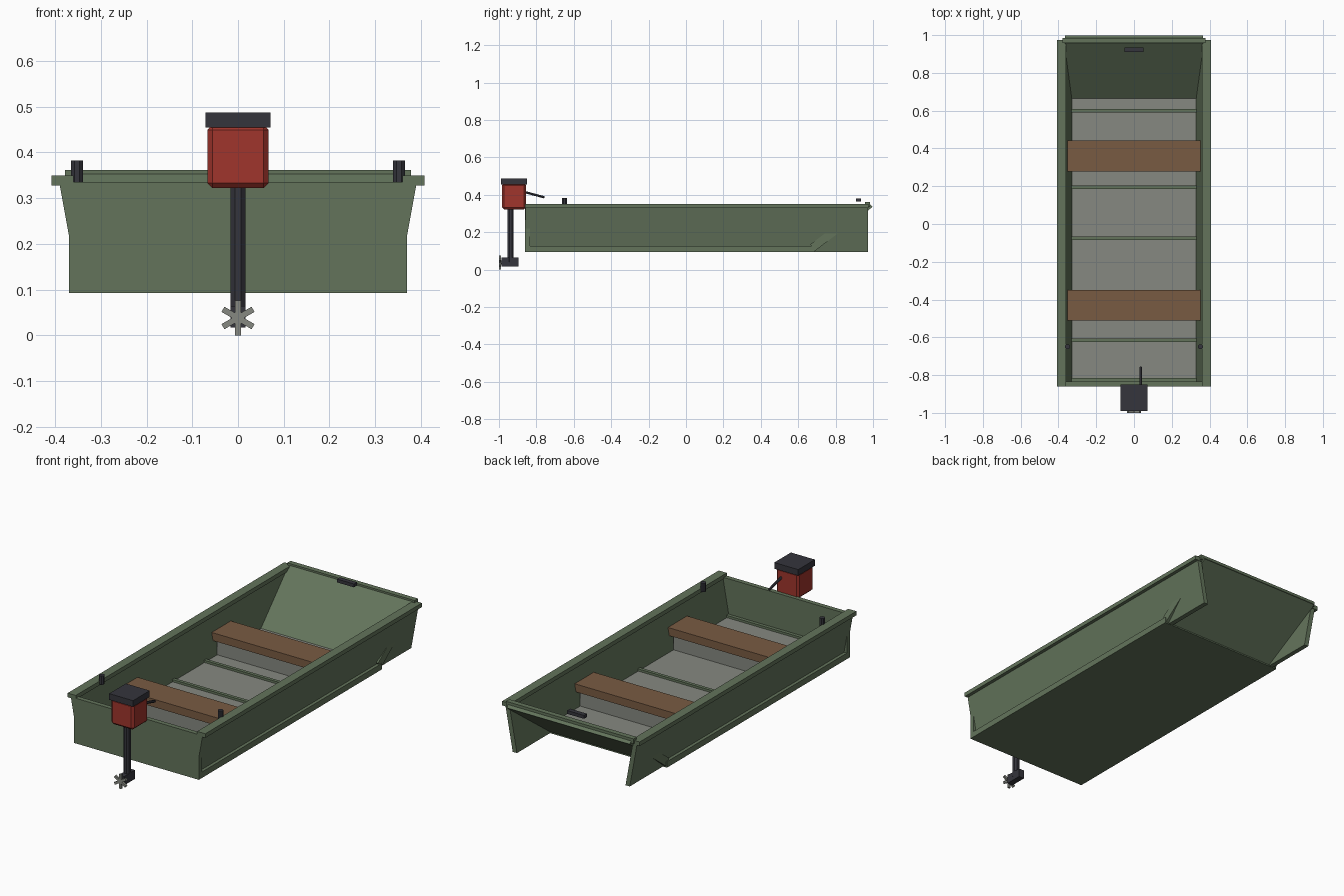
import bpy, bmesh, math
from mathutils import Matrix, Vector

cube = bpy.data.objects.get("Cube")
if cube:
    bpy.data.objects.remove(cube, do_unlink=True)


def material(name, rgb):
    m = bpy.data.materials.new(name)
    m.use_nodes = True
    color = (*rgb, 1)
    m.diffuse_color = color
    bsdf = m.node_tree.nodes["Principled BSDF"]
    bsdf.inputs["Base Color"].default_value = color
    bsdf.inputs["Roughness"].default_value = 0.7
    return m


GREEN = material("olive green", (0.125, 0.175, 0.105))
WOOD = material("bench wood", (0.19, 0.105, 0.055))
GREY = material("bare metal", (0.24, 0.25, 0.22))
RED = material("engine red", (0.35, 0.035, 0.025))
DARK = material("charcoal", (0.035, 0.035, 0.045))


def finish(name, bm, mat):
    bmesh.ops.recalc_face_normals(bm, faces=bm.faces)
    mesh = bpy.data.meshes.new(name)
    bm.to_mesh(mesh)
    bm.free()
    mesh.materials.append(mat)
    ob = bpy.data.objects.new(name, mesh)
    bpy.context.collection.objects.link(ob)
    return ob


def box(name, x, y, z, mat, bevel=0):
    """Box given by its (min, max) range on each axis."""
    bm = bmesh.new()
    bmesh.ops.create_cube(bm, size=1)
    for v in bm.verts:
        v.co = [r[0] if c < 0 else r[1] for c, r in zip(v.co, (x, y, z))]
    if bevel:
        bmesh.ops.bevel(bm, geom=bm.edges[:], offset=bevel, segments=1,
                        affect='EDGES')
    return finish(name, bm, mat)


def prism(name, points, mat):
    """Extrude a cross-section given as matching (start, end) 3D points."""
    bm = bmesh.new()
    a = [bm.verts.new(p) for p, q in points]
    b = [bm.verts.new(q) for p, q in points]
    bm.faces.new(a)
    bm.faces.new(b)
    for i in range(len(a)):
        j = (i + 1) % len(a)
        bm.faces.new((a[i], a[j], b[j], b[i]))
    return finish(name, bm, mat)


def rod(name, start, end, radius, sides, mat):
    start, end = Vector(start), Vector(end)
    axis = end - start
    bm = bmesh.new()
    turn = axis.to_track_quat('Z', 'Y').to_matrix().to_4x4()
    spin = Matrix.Rotation(math.pi / sides, 4, 'Z')
    bmesh.ops.create_cone(bm, cap_ends=True, segments=sides, radius1=radius,
                          radius2=radius, depth=axis.length,
                          matrix=Matrix.Translation((start + end) / 2) @ turn @ spin)
    return finish(name, bm, mat)


# Hull shell
STERN, BOW = -0.86, 0.972
box("hull_bottom", (-0.37, 0.37), (-0.85, 0.69), (0.093, 0.125), GREEN)
box("transom", (-0.37, 0.37), (STERN, -0.835), (0.093, 0.335), GREEN)
section = [(0.347, 0.094), (0.391, 0.335), (0.366, 0.335), (0.322, 0.094)]
for s, side in ((1, "left"), (-1, "right")):
    prism(side + "_side", [((s * x, STERN + 0.002, z), (s * x, BOW, z))
                           for x, z in section], GREEN)
    x = sorted((s * 0.36, s * 0.408))
    box(side + "_gunwale", x, (STERN, BOW + 0.003), (0.328, 0.35), GREEN)
    rod(side + "_oarlock", (s * 0.352, -0.65, 0.335), (s * 0.352, -0.65, 0.382),
        0.014, 8, DARK)

# Sloping bow plate with its top rail
slope = [(0.665, 0.135), (0.69, 0.1), (0.998, 0.335), (0.97, 0.362)]
prism("bow_plate", [((-0.365, y, z), (0.365, y, z)) for y, z in slope], GREEN)
box("bow_rail", (-0.378, 0.378), (0.957, 0.985), (0.335, 0.362), GREEN)
box("bow_cleat", (-0.05, 0.05), (0.91, 0.935), (0.363, 0.381), DARK)

# Floor and its cross ribs
box("floor", (-0.335, 0.335), (-0.84, 0.672), (0.12, 0.135), GREY)
for i, y in enumerate((-0.825, -0.615, -0.075, 0.195, 0.6)):
    box(f"floor_rib_{i + 1}", (-0.332, 0.332), (y - 0.009, y + 0.009),
        (0.13, 0.147), GREEN)

# Benches on metal boxes
for name, y in (("aft", -0.43), ("forward", 0.36)):
    box(name + "_bench", (-0.352, 0.352), (y - 0.081, y + 0.081),
        (0.213, 0.255), WOOD)
    box(name + "_bench_base", (-0.33, 0.33), (y - 0.065, y + 0.065),
        (0.13, 0.214), GREY)

# Outboard motor
box("motor_cowling", (-0.067, 0.067), (-0.985, -0.855), (0.322, 0.46), RED, 0.011)
box("motor_cap", (-0.071, 0.071), (-0.99, -0.849), (0.454, 0.487), DARK)
rod("motor_shaft", (0, -0.938, 0.04), (0, -0.938, 0.335), 0.018, 8, DARK)
box("gearcase", (-0.016, 0.016), (-0.987, -0.895), (0.017, 0.064), DARK)
rod("tiller", (0.036, -0.865, 0.415), (0.036, -0.757, 0.386), 0.007, 6, DARK)

# Propeller: crossed blades around a hub
rod("propeller_hub", (0, -0.998, 0.038), (0, -0.98, 0.038), 0.011, 8, GREY)
for i in range(3):
    blade = box(f"propeller_blade_{i + 1}", (-0.0065, 0.0065), (-1.0, -0.988),
                (-0.038, 0.038), GREY)
    blade.data.transform(Matrix.Translation((0, 0, 0.038))
                         @ Matrix.Rotation(i * math.pi / 3, 4, 'Y'))
